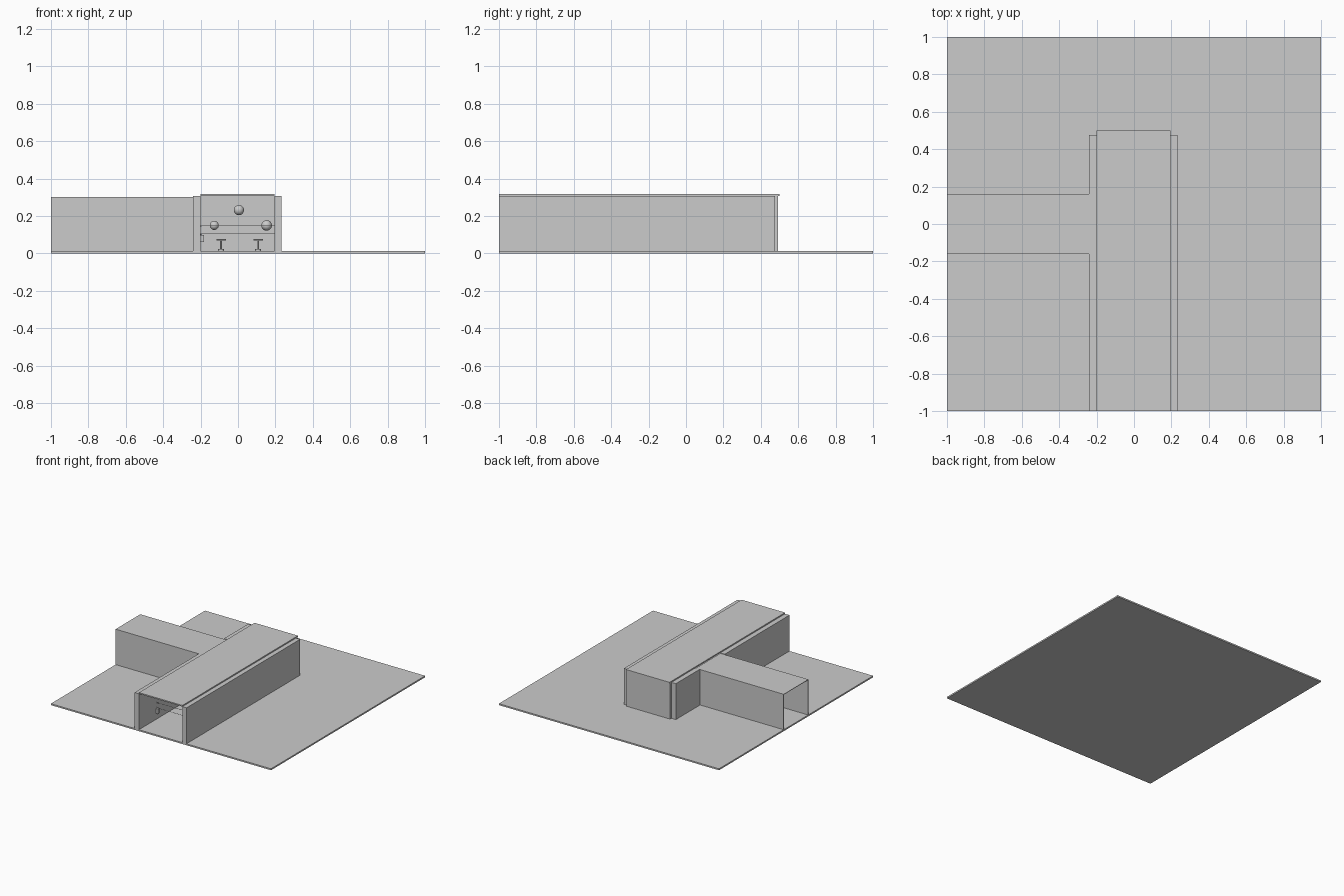
import bpy, math

if "Cube" in bpy.data.objects:
    bpy.data.objects.remove(bpy.data.objects["Cube"])


def box(name, x0, x1, y0, y1, z0, z1):
    bpy.ops.mesh.primitive_cube_add(size=1, location=((x0 + x1) / 2, (y0 + y1) / 2, (z0 + z1) / 2))
    o = bpy.context.object
    o.name = name
    o.scale = (x1 - x0, y1 - y0, z1 - z0)
    bpy.ops.object.transform_apply(location=False, rotation=False, scale=True)
    return o


def rod(name, loc, r, length, axis='Z', sides=12):
    rot = (0, math.pi / 2, 0) if axis == 'X' else (0, 0, 0)
    bpy.ops.mesh.primitive_cylinder_add(vertices=sides, radius=r, depth=length, location=loc, rotation=rot)
    o = bpy.context.object
    o.name = name
    bpy.ops.object.shade_smooth_by_angle()
    return o


# Ground slab
box("floor", -1, 1, -1, 1, 0, 0.012)

# Main corridor, open at the front; left wall has a gap for the side passage
box("right_wall", 0.195, 0.232, -1, 0.475, 0.012, 0.307)
box("left_wall_front", -0.24, -0.2, -1, -0.16, 0.012, 0.307)
box("left_wall_back", -0.24, -0.2, 0.16, 0.475, 0.012, 0.307)
box("back_wall", -0.2, 0.195, 0.47, 0.492, 0.012, 0.307)
box("main_roof", -0.2, 0.195, -1, 0.5, 0.307, 0.317)

# Side passage, open at the left end
for side, s in (("front", -1), ("back", 1)):
    ya, yb = sorted((s * 0.16, s * 0.157))
    box("passage_wall_" + side, -1, -0.2, ya, yb, 0.012, 0.302)
box("passage_roof", -1, -0.2, -0.16, 0.16, 0.299, 0.303)

# Thin wires stretched across the hall, with wall mounts
for z in (0.148, 0.105):
    rod("trip_wire", (-0.002, -0.77, z), 0.0015, 0.394, 'X', 8)
    rod("wire_mount", (-0.198, -0.77, z), 0.005, 0.006, 'X')
box("wall_switch", -0.2, -0.182, -0.78, -0.76, 0.062, 0.1)

# Floating balls
for x, y, z, r in ((0.005, 0.1, 0.232, 0.027), (-0.127, -0.2, 0.15, 0.024), (0.153, -0.1, 0.15, 0.028)):
    bpy.ops.mesh.primitive_uv_sphere_add(segments=32, ring_count=16, radius=r, location=(x, y, z))
    bpy.context.object.name = "ball"
    bpy.ops.object.shade_smooth_by_angle()

# Small pedestal stands with a crossbar on top
for x in (-0.09, 0.108):
    rod("stand_foot", (x, 0.25, 0.018), 0.016, 0.012)
    rod("stand_post", (x, 0.25, 0.045), 0.005, 0.05)
    rod("stand_crossbar", (x, 0.25, 0.072), 0.004, 0.05, 'X')
